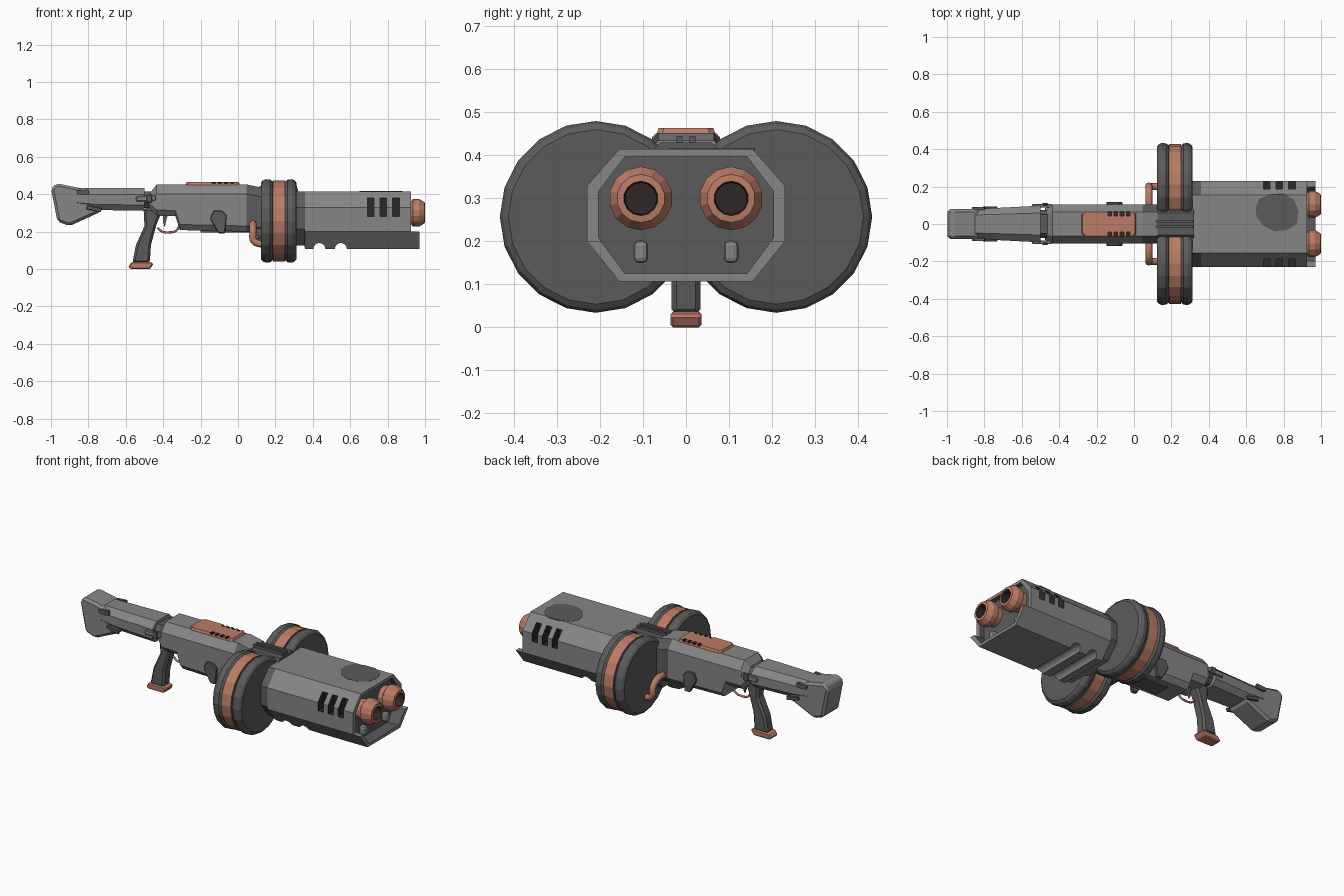
import bpy, bmesh, math
from mathutils import Matrix

if "Cube" in bpy.data.objects:
    bpy.data.objects.remove(bpy.data.objects["Cube"])


def mat(name, rgb):
    m = bpy.data.materials.new(name)
    m.diffuse_color = (*rgb, 1)
    m.use_nodes = True
    m.node_tree.nodes["Principled BSDF"].inputs["Base Color"].default_value = m.diffuse_color
    return m


GREY = mat("light_grey", (0.24, 0.24, 0.24))
DARK = mat("dark_grey", (0.105, 0.105, 0.105))
COPPER = mat("copper", (0.50, 0.20, 0.13))
BLACK = mat("bore_black", (0.03, 0.02, 0.02))


def finish(name, bm, mats, bevel=0.0, segs=1):
    bmesh.ops.recalc_face_normals(bm, faces=bm.faces)
    me = bpy.data.meshes.new(name)
    bm.to_mesh(me)
    bm.free()
    ob = bpy.data.objects.new(name, me)
    bpy.context.collection.objects.link(ob)
    for m in mats:
        me.materials.append(m)
    if bevel:
        b = ob.modifiers.new("bevel", 'BEVEL')
        b.width, b.segments, b.limit_method = bevel, segs, 'ANGLE'
    return ob


def tube(name, rings, mats, rule=None, bevel=0.0):
    """Skin a row of equal cross-sections; rule(face centre) picks the material."""
    bm = bmesh.new()
    vs = [[bm.verts.new(p) for p in r] for r in rings]
    n = len(vs[0])
    for a, b in zip(vs, vs[1:]):
        for i in range(n):
            bm.faces.new((a[i], a[(i + 1) % n], b[(i + 1) % n], b[i]))
    bm.faces.new(vs[0])
    bm.faces.new(vs[-1])
    if rule:
        for f in bm.faces:
            f.material_index = rule(f.calc_center_median())
    return finish(name, bm, mats, bevel)


def octagon(x, zb, zt, hw, tw, dt, bw, db):
    half = [(tw, zt), (hw, zt - dt), (hw, zb + db), (bw, zb)]
    pts = half + [(-y, z) for y, z in reversed(half)]
    return [(x, y, z) for y, z in pts]


def lathe(name, prof, sides, cy, cz, mats, rule=None):
    rings = [[(x, cy + r * math.sin(2 * math.pi * i / sides), cz + r * math.cos(2 * math.pi * i / sides))
              for i in range(sides)] for x, r in prof]
    return tube(name, rings, mats, rule)


def prism(name, prof, hw, m, bevel=0.0, y=0.0):
    """Side profile in x,z extruded across y."""
    rings = [[(x, y + s * hw, z) for x, z in prof] for s in (-1, 1)]
    return tube(name, rings, [m], None, bevel)


def box(name, c, size, m, bevel=0.0, tilt=0.0, segs=1):
    bm = bmesh.new()
    bmesh.ops.create_cube(bm, size=1, matrix=Matrix.Translation(c) @ Matrix.Rotation(tilt, 4, 'Y')
                          @ Matrix.Diagonal((*size, 1)))
    return finish(name, bm, [m], bevel, segs)


def rod(name, pts, r, m):
    cu = bpy.data.curves.new(name, 'CURVE')
    cu.dimensions, cu.bevel_depth, cu.bevel_resolution = '3D', r, 2
    cu.resolution_u, cu.use_fill_caps = 4, True
    sp = cu.splines.new('BEZIER')
    sp.bezier_points.add(len(pts) - 1)
    for b, p in zip(sp.bezier_points, pts):
        b.co = p
        b.handle_left_type = b.handle_right_type = 'AUTO'
    ob = bpy.data.objects.new(name, cu)
    bpy.context.collection.objects.link(ob)
    cu.materials.append(m)


def cut(ob, cutter):
    md = ob.modifiers.new("cut", 'BOOLEAN')
    md.object, md.solver, md.material_mode = cutter, 'EXACT', 'TRANSFER'
    bpy.context.view_layer.objects.active = ob
    bpy.ops.object.modifier_apply(modifier=md.name)
    bpy.data.objects.remove(cutter)


# barrel shroud: octagonal housing, dark side patches near the drums
shroud = tube("barrel_shroud",
              [octagon(0.29, 0.125, 0.415, 0.23, 0.155, 0.085, 0.155, 0.09),
               octagon(0.355, 0.125, 0.415, 0.23, 0.155, 0.085, 0.155, 0.09),
               octagon(0.358, 0.107, 0.415, 0.23, 0.155, 0.085, 0.155, 0.093),
               octagon(0.97, 0.107, 0.415, 0.23, 0.155, 0.085, 0.155, 0.093)],
              [GREY, DARK], lambda c: int(c.x < 0.36 and abs(c.y) > 0.1))
cut(shroud, tube("pocket", [octagon(x, 0.125, 0.397, 0.203, 0.142, 0.08, 0.142, 0.083)
                            for x in (0.895, 1.1)], [DARK]))
cut(shroud, box("brow", (1.025, 0, 0.4), (0.2, 0.6, 0.4), GREY))
for x in (0.71, 0.777, 0.845):
    for s in (-1, 1):
        cut(shroud, box("vent", (x, s * 0.215, 0.33), (0.036, 0.1, 0.098), BLACK))
for x in (0.435, 0.55):
    ring = [(x + 0.032 * math.cos(a * math.pi / 8), 0.107 + 0.032 * math.sin(a * math.pi / 8)) for a in range(16)]
    cut(shroud, prism("groove", ring, 0.4, GREY))
# dark smudge plate on the shroud's top
smudge = [(0.65, 0.09), (0.67, 0.135), (0.73, 0.158), (0.8, 0.16), (0.855, 0.13), (0.88, 0.07), (0.87, 0.0),
          (0.82, -0.032), (0.75, -0.04), (0.69, -0.01), (0.655, 0.04)]
tube("top_smudge", [[(x, y, z) for x, y in smudge] for z in (0.412, 0.4165)], [DARK])

for s in (-1, 1):
    # muzzle with black bore, and the stud below it
    lathe("muzzle", [(0.88, 0.058), (0.925, 0.06), (0.935, 0.074), (0.968, 0.074), (0.998, 0.056),
                     (1.0, 0.04), (0.955, 0.037)], 14, s * 0.105, 0.3, [COPPER, BLACK],
          lambda c, s=s: int((c.y - s * 0.105) ** 2 + (c.z - 0.3) ** 2 < 0.0385 ** 2 and c.x > 0.94))
    box("muzzle_stud", (0.905, s * 0.105, 0.176), (0.05, 0.034, 0.052), GREY, 0.012, segs=2)
    # drum magazine with copper band
    lathe("drum", [(0.122, 0.203), (0.132, 0.216), (0.148, 0.223), (0.172, 0.221), (0.185, 0.21), (0.187, 0.217),
                   (0.25, 0.217), (0.252, 0.21), (0.265, 0.221), (0.289, 0.223), (0.304, 0.216), (0.313, 0.203)],
          20, s * 0.21, 0.257, [DARK, COPPER], lambda c: int(abs(c.x - 0.2185) < 0.02))
    # copper feed pipe from receiver to drum
    rod("feed_pipe", [(0.08, s * 0.08, 0.24), (0.08, s * 0.16, 0.238), (0.08, s * 0.2, 0.2),
                      (0.085, s * 0.2, 0.15), (0.14, s * 0.2, 0.13)], 0.019, COPPER)
    # centre rail bars between the drums
    box("drum_rail", (0.215, s * 0.015, 0.435), (0.2, 0.014, 0.02), DARK)
    # selector levers on the receiver
    prism("side_lever", [(-0.15, 0.27), (-0.13, 0.312), (-0.085, 0.312), (-0.06, 0.285), (-0.07, 0.19), (-0.105, 0.19)],
          0.01, DARK, 0.004, y=s * 0.107)
    # clips bridging stock and receiver, plus butt clips
    box("stock_clip", (-0.492, s * 0.098, 0.377), (0.105, 0.02, 0.028), GREY, 0.004, -0.05)
    box("clip_pin", (-0.475, s * 0.106, 0.377), (0.03, 0.012, 0.045), DARK, 0.003)
    prism("butt_clip", [(-0.865, 0.42), (-0.8, 0.425), (-0.795, 0.40), (-0.83, 0.395), (-0.86, 0.40)],
          0.008, DARK, y=s * 0.083)
    box("butt_catch", (-0.77, s * 0.085, 0.322), (0.08, 0.016, 0.022), DARK, 0.003, 0.2)

# connector block hidden between the drums
tube("drum_connector", [octagon(x, 0.15, 0.43, 0.1, 0.06, 0.04, 0.08, 0.03) for x in (0.1, 0.32)], [DARK])

# receiver with stepped belly and dark side patch at its nose
tube("receiver", [octagon(x, zb, zt, hw, hw * 0.62, 0.05, hw * 0.75, 0.03) for x, zb, zt, hw in (
    (-0.475, 0.33, 0.40, 0.085), (-0.435, 0.285, 0.452, 0.105), (-0.335, 0.283, 0.452, 0.105),
    (-0.31, 0.208, 0.452, 0.105), (0.045, 0.2, 0.452, 0.105), (0.125, 0.19, 0.435, 0.105))],
    [GREY, DARK], lambda c: int(c.x > 0.05 and abs(c.y) > 0.08))
box("belly_plate", (-0.05, 0, 0.2), (0.3, 0.1, 0.012), DARK)

# copper top cover with two rows of slots
cover = tube("top_cover", [[(x * k - 0.135, y * k2, z) for x, y in (
    (-0.145, -0.05), (-0.13, -0.068), (0.13, -0.068), (0.145, -0.055),
    (0.145, 0.055), (0.13, 0.068), (-0.13, 0.068), (-0.145, 0.05))]
    for z, k, k2 in ((0.43, 1, 1), (0.452, 1, 1), (0.464, 0.96, 0.93))], [COPPER])
for i in range(4):
    for s in (-1, 1):
        cut(cover, box("slot", (-0.13 + i * 0.033, s * 0.055, 0.466), (0.02, 0.022, 0.024), BLACK))

# stock tube and dark hinge
tube("stock", [octagon(x, zb, 0.433, hw, hw * 0.6, 0.035, hw * 0.7, 0.03) for x, zb, hw in (
    (-0.86, 0.325, 0.08), (-0.75, 0.315, 0.085), (-0.5, 0.312, 0.098))], [GREY])
tube("stock_hinge", [octagon(x, 0.325, 0.415, 0.075, 0.05, 0.03, 0.05, 0.03) for x in (-0.52, -0.43)], [DARK])
# flared butt
prism("butt", [(-1.0, 0.43), (-0.97, 0.458), (-0.84, 0.432), (-0.80, 0.36), (-0.735, 0.335), (-0.735, 0.305),
               (-0.9, 0.23), (-0.965, 0.253)], 0.079, GREY, 0.014)

# pistol grip with copper foot
prism("grip", [(-0.505, 0.325), (-0.4, 0.325), (-0.435, 0.24), (-0.465, 0.13), (-0.472, 0.03), (-0.565, 0.03),
               (-0.545, 0.13), (-0.5, 0.23)], 0.034, DARK, 0.012)
prism("grip_foot", [(-0.588, 0.008), (-0.575, 0.0), (-0.47, 0.0), (-0.452, 0.028), (-0.465, 0.037), (-0.57, 0.037)],
      0.036, COPPER, 0.006)
# trigger and copper guard
rod("trigger_guard", [(-0.43, 0, 0.22), (-0.405, 0, 0.2), (-0.365, 0, 0.196), (-0.33, 0, 0.205), (-0.312, 0, 0.235)],
    0.006, COPPER)
prism("trigger", [(-0.4, 0.29), (-0.375, 0.29), (-0.385, 0.255), (-0.392, 0.222), (-0.4, 0.25)], 0.008, DARK)
